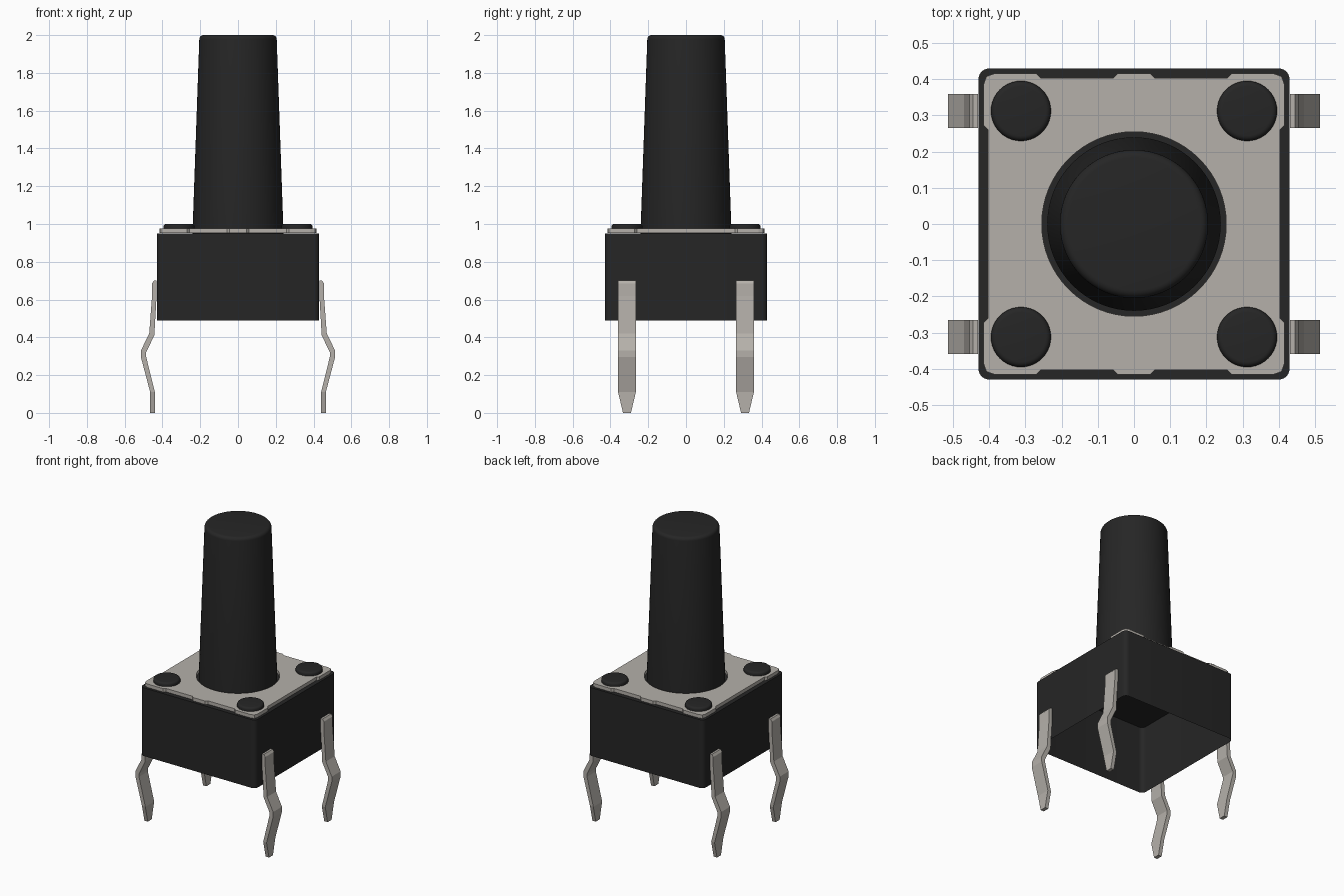
import bpy, bmesh, math
from mathutils import Vector

if "Cube" in bpy.data.objects:
    bpy.data.objects.remove(bpy.data.objects["Cube"], do_unlink=True)


def material(name, rgb):
    m = bpy.data.materials.new(name)
    m.use_nodes = True
    m.diffuse_color = (*rgb, 1)
    m.node_tree.nodes["Principled BSDF"].inputs["Base Color"].default_value = (*rgb, 1)
    return m


BLACK = material("black plastic", (0.019, 0.019, 0.019))
METAL = material("pale metal", (0.46, 0.435, 0.40))


def finish(name, bm, mat, smooth=False):
    bmesh.ops.recalc_face_normals(bm, faces=bm.faces)
    me = bpy.data.meshes.new(name)
    bm.to_mesh(me)
    bm.free()
    me.materials.append(mat)
    ob = bpy.data.objects.new(name, me)
    bpy.context.collection.objects.link(ob)
    if smooth:
        bpy.ops.object.select_all(action='DESELECT')
        ob.select_set(True)
        bpy.context.view_layer.objects.active = ob
        bpy.ops.object.shade_smooth_by_angle(angle=math.radians(40))
    return ob


def lathe(name, profile, centre, mat, n=64):
    """Spin (radius, z) points about a vertical axis and close the top."""
    bm = bmesh.new()
    rings = [[bm.verts.new((centre[0] + r * math.cos(2 * math.pi * i / n),
                            centre[1] + r * math.sin(2 * math.pi * i / n), z))
              for i in range(n)] for r, z in profile]
    for a, b in zip(rings, rings[1:]):
        for i in range(n):
            j = (i + 1) % n
            bm.faces.new((a[i], a[j], b[j], b[i]))
    bm.faces.new(rings[-1])
    return finish(name, bm, mat, True)


def rounded_top(r, z, bevel, steps=5):
    return [(r - bevel + bevel * math.cos(a), z - bevel + bevel * math.sin(a))
            for a in (math.pi / 2 * k / steps for k in range(steps + 1))]


# Housing: thin rounded box, open underneath
H, R = 0.43, 0.03
bm = bmesh.new()
outline = []
for q, (sx, sy) in enumerate([(1, 1), (-1, 1), (-1, -1), (1, -1)]):
    for k in range(7):
        a = math.pi / 2 * (q + k / 6)
        outline.append((sx * (H - R) + R * math.cos(a), sy * (H - R) + R * math.sin(a)))
low = [bm.verts.new((x, y, 0.49)) for x, y in outline]
top = [bm.verts.new((x, y, 0.95)) for x, y in outline]
for i in range(len(low)):
    j = (i + 1) % len(low)
    bm.faces.new((low[i], low[j], top[j], top[i]))
bm.faces.new(top)
finish("housing", bm, BLACK, True)

# Cover plate: tabbed outline with a round hole, one quadrant mirrored
quadrant = [(0.403, 0.0), (0.403, 0.26), (0.416, 0.273), (0.416, 0.385), (0.408, 0.408),
            (0.385, 0.416), (0.27, 0.416), (0.257, 0.403), (0.058, 0.403), (0.045, 0.416)]
half = quadrant + [(-x, y) for x, y in reversed(quadrant)]
edge = half[:-1] + [(-x, -y) for x, y in half[:-1]]
hole = [(0.255 * math.cos(2 * math.pi * i / 64), 0.255 * math.sin(2 * math.pi * i / 64))
        for i in range(64)]
bm = bmesh.new()
edges = []
for loop in (edge, hole):
    vs = [bm.verts.new((x, y, 0.952)) for x, y in loop]
    edges += [bm.edges.new((vs[i], vs[(i + 1) % len(vs)])) for i in range(len(vs))]
bmesh.ops.triangle_fill(bm, edges=edges, use_beauty=True)
geo = bmesh.ops.extrude_face_region(bm, geom=bm.faces[:] + bm.edges[:])["geom"]
bmesh.ops.translate(bm, vec=(0, 0, 0.023),
                    verts=[g for g in geo if isinstance(g, bmesh.types.BMVert)])
finish("cover_plate", bm, METAL)

# Tapered push button
lathe("button", [(0.24, 0.95), (0.24, 0.98)] + rounded_top(0.205, 2.0, 0.022), (0, 0), BLACK)

# Corner rivets and bent legs
outer = [(0.445, 0.70), (0.455, 0.685), (0.455, 0.62), (0.470, 0.42), (0.514, 0.33),
         (0.514, 0.295), (0.465, 0.11), (0.465, 0.0)]
inner = [(0.431, 0.70), (0.431, 0.685), (0.431, 0.62), (0.443, 0.41), (0.487, 0.32),
         (0.487, 0.30), (0.440, 0.11), (0.440, 0.0)]
for sx, sname in ((1, "left"), (-1, "right")):
    for sy, yname in ((-1, "front"), (1, "back")):
        c = (sx * 0.3125, sy * 0.3125)
        lathe(f"rivet_{yname}_{sname}", [(0.083, 0.96)] + rounded_top(0.083, 1.0, 0.015),
              c, BLACK, 40)
        bm = bmesh.new()
        rings = []
        for (xo, zo), (xi, zi) in zip(outer, inner):
            w = 0.021 if zo == 0 else 0.047
            rings.append([bm.verts.new((sx * x, c[1] + d, z)) for x, z, d in
                          ((xo, zo, -w), (xo, zo, w), (xi, zi, w), (xi, zi, -w))])
        for a, b in zip(rings, rings[1:]):
            for i in range(4):
                j = (i + 1) % 4
                bm.faces.new((a[i], a[j], b[j], b[i]))
        bm.faces.new(rings[0])
        bm.faces.new(rings[-1])
        finish(f"leg_{yname}_{sname}", bm, METAL)
